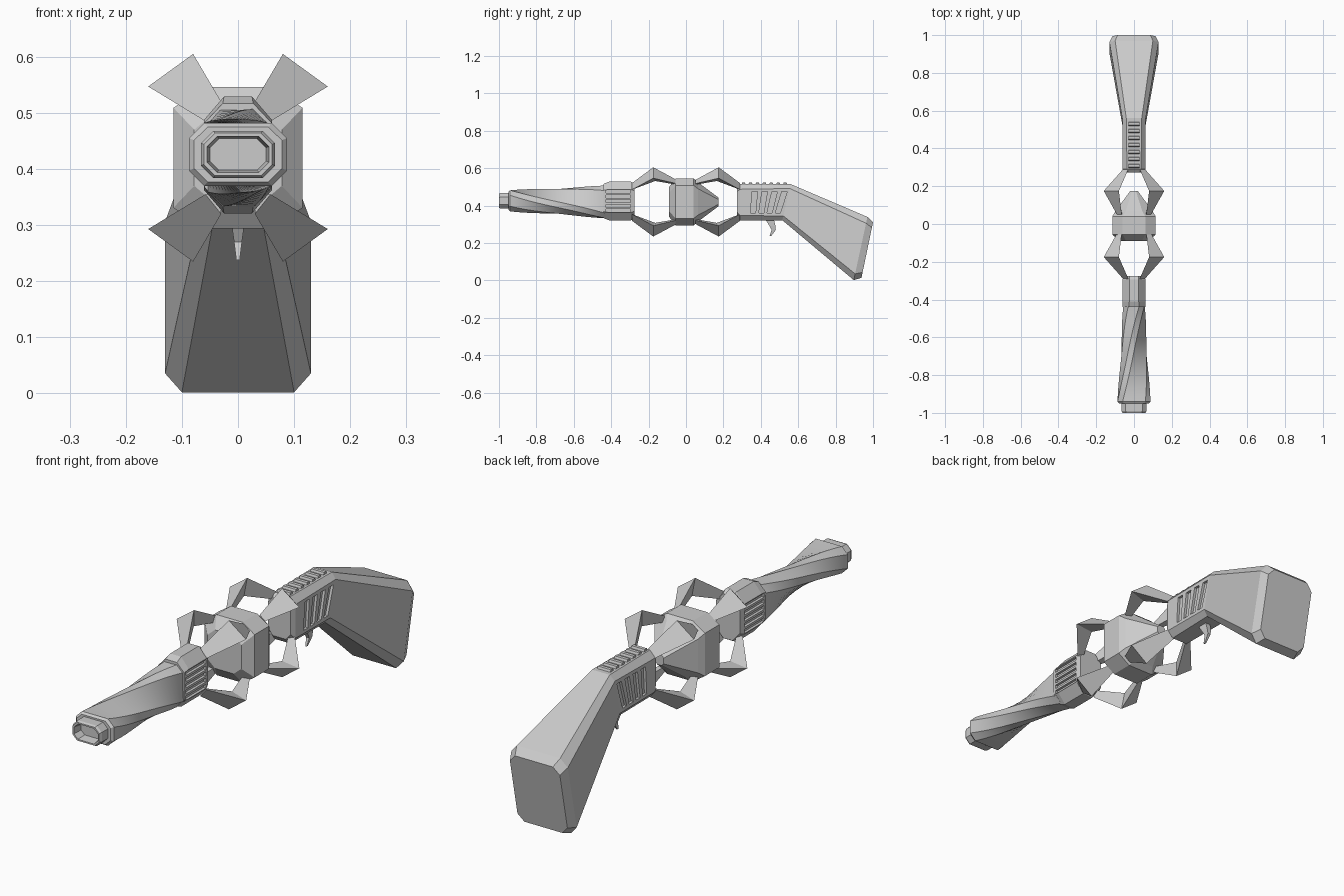
import bpy, bmesh, math

if "Cube" in bpy.data.objects:
    bpy.data.objects.remove(bpy.data.objects["Cube"])

CZ = 0.42  # height of the weapon's long axis


def finish(bm, name, smooth=False):
    bmesh.ops.recalc_face_normals(bm, faces=bm.faces)
    me = bpy.data.meshes.new(name)
    bm.to_mesh(me)
    bm.free()
    ob = bpy.data.objects.new(name, me)
    bpy.context.collection.objects.link(ob)
    if smooth:
        bpy.ops.object.select_all(action='DESELECT')
        bpy.context.view_layer.objects.active = ob
        ob.select_set(True)
        bpy.ops.object.shade_smooth_by_angle(angle=math.radians(25))
    return ob


def loft(name, rings, smooth=False):
    """Skin a list of equal-length rings and cap both ends."""
    bm = bmesh.new()
    vs = [[bm.verts.new(p) for p in r] for r in rings]
    n = len(vs[0])
    for a, b in zip(vs, vs[1:]):
        for i in range(n):
            bm.faces.new((a[i], a[(i + 1) % n], b[(i + 1) % n], b[i]))
    bm.faces.new(vs[0])
    bm.faces.new(vs[-1])
    return finish(bm, name, smooth)


def octagon(hx, hz, cx, cz):
    """Box outline with chamfered corners, as (x, z) pairs."""
    return [(hx, hz - cz), (hx - cx, hz), (cx - hx, hz), (-hx, hz - cz),
            (-hx, cz - hz), (cx - hx, -hz), (hx - cx, -hz), (hx, cz - hz)]


def ring(y, hx, hz, cx, cz, zc=CZ):
    return [(x, y, zc + z) for x, z in octagon(hx, hz, cx, cz)]


def add_prism(bm, profile, x0, x1):
    """Extrude a (y, z) profile along x."""
    a = [bm.verts.new((x0, y, z)) for y, z in profile]
    b = [bm.verts.new((x1, y, z)) for y, z in profile]
    n = len(a)
    bm.faces.new(a)
    bm.faces.new(b)
    for i in range(n):
        bm.faces.new((a[i], a[(i + 1) % n], b[(i + 1) % n], b[i]))


def cut_slots(target, profiles, x_in, x_out):
    """Carve shallow slots into both sides of the target."""
    bm = bmesh.new()
    for p in profiles:
        add_prism(bm, p, x_in, x_out)
        add_prism(bm, p, -x_out, -x_in)
    cutter = finish(bm, "slot_cutter")
    cutter.hide_render = True
    m = target.modifiers.new("slots", 'BOOLEAN')
    m.object, m.operation, m.solver = cutter, 'DIFFERENCE', 'EXACT'
    dg = bpy.context.evaluated_depsgraph_get()
    me = bpy.data.meshes.new_from_object(target.evaluated_get(dg))
    target.modifiers.clear()
    target.data = me
    bpy.data.objects.remove(cutter)


# Muzzle collar with a recessed bore
loft("muzzle", [ring(-0.94, 0.066, 0.042, 0.022, 0.022, 0.426),
                ring(-0.99, 0.066, 0.042, 0.022, 0.022, 0.426),
                ring(-1.00, 0.061, 0.038, 0.020, 0.020, 0.426),
                ring(-1.00, 0.055, 0.032, 0.018, 0.018, 0.426),
                ring(-0.96, 0.050, 0.028, 0.016, 0.016, 0.426)])

# Barrel: octagon given a quarter twist, slimmer at the middle
rings = []
STEPS = 20
for i in range(STEPS + 1):
    t = i / STEPS
    a, s = t * math.pi / 2, 1 - 0.2 * math.sin(math.pi * t)
    rings.append([(s * (x * math.cos(a) - z * math.sin(a)), -0.43 - 0.51 * t,
                   CZ + 0.006 * t + s * (x * math.sin(a) + z * math.cos(a)))
                  for x, z in octagon(0.056, 0.087, 0.027, 0.027)])
rings.append([(x * 0.9, -0.95, 0.426 + (z - 0.426) * 0.87) for x, _, z in rings[-1]])
loft("barrel", rings, smooth=True)

# Fore block with horizontal side slots
block = loft("fore_block", [ring(-0.44, 0.060, 0.092, 0.033, 0.035, 0.425),
                            ring(-0.41, 0.061, 0.104, 0.036, 0.042, 0.425),
                            ring(-0.295, 0.061, 0.104, 0.036, 0.042, 0.425),
                            ring(-0.275, 0.055, 0.092, 0.033, 0.038, 0.425)])
slots = []
for i in range(5):
    z = 0.373 + i * 0.0255
    slots.append([(-0.428, z - 0.008), (-0.298, z - 0.008),
                  (-0.298, z + 0.008), (-0.428, z + 0.008)])
cut_slots(block, slots, 0.050, 0.08)

# Central core: faceted drum with a rear spike
loft("core", [ring(-0.09, 0.078, 0.080, 0.035, 0.03),
              ring(-0.055, 0.115, 0.126, 0.055, 0.037),
              ring(0.04, 0.115, 0.126, 0.055, 0.037),
              ring(0.065, 0.100, 0.105, 0.055, 0.035),
              ring(0.175, 0.020, 0.022, 0.010, 0.010)])

# Eight bent claws holding the core, mirrored from one
claw = loft("claws", [
    [(0.030, 0.29, 0.100), (0.058, 0.29, 0.065), (0.030, 0.29, 0.065)],
    [(0.080, 0.175, 0.185), (0.160, 0.175, 0.127), (0.088, 0.165, 0.112)],
    [(0.065, 0.05, 0.118), (0.090, 0.05, 0.098), (0.062, 0.05, 0.092)]])
claw.location.z = CZ
mirror = claw.modifiers.new("mirror", 'MIRROR')
mirror.use_axis = (True, True, True)


# Receiver and stock: slanted chamfered sections from front to butt
def stock_ring(top, bottom, w, cx, c):
    """c is the chamfer as a fraction of the section's height."""
    out = []
    for x, f in ((w, 1 - c), (w - cx, 1), (cx - w, 1), (-w, 1 - c),
                 (-w, c), (cx - w, 0), (w - cx, 0), (w, c)):
        out.append((x, bottom[0] + (top[0] - bottom[0]) * f,
                    bottom[1] + (top[1] - bottom[1]) * f))
    return out


stock = loft("stock", [
    stock_ring((0.272, 0.500), (0.272, 0.342), 0.052, 0.022, 0.16),
    stock_ring((0.290, 0.515), (0.290, 0.320), 0.061, 0.024, 0.14),
    stock_ring((0.560, 0.515), (0.515, 0.322), 0.061, 0.020, 0.12),
    stock_ring((0.970, 0.340), (0.897, 0.002), 0.130, 0.030, 0.10),
    stock_ring((1.000, 0.312), (0.938, 0.014), 0.115, 0.028, 0.10)])
slots = []
for i in range(4):
    y, lean = 0.345 + i * 0.044, 0.008 + i * 0.009
    slots.append([(y, 0.36), (y + 0.027, 0.36),
                  (y + 0.029 + lean, 0.475), (y + lean, 0.475)])
cut_slots(stock, slots, 0.050, 0.08)

# Grip ridges along the receiver top
bm = bmesh.new()
for i in range(7):
    y = 0.295 + i * 0.037
    add_prism(bm, [(y, 0.510), (y + 0.006, 0.524), (y + 0.020, 0.524),
                   (y + 0.026, 0.510)], -0.03, 0.03)
finish(bm, "top_ridges")

# Trigger: hooked blade tapering downward
loft("trigger", [[(-w, y0, z), (w, y0, z), (w, y1, z), (-w, y1, z)]
                 for w, y0, y1, z in ((0.012, 0.425, 0.470, 0.325),
                                      (0.010, 0.446, 0.478, 0.292),
                                      (0.007, 0.458, 0.480, 0.270),
                                      (0.003, 0.447, 0.456, 0.238))])
